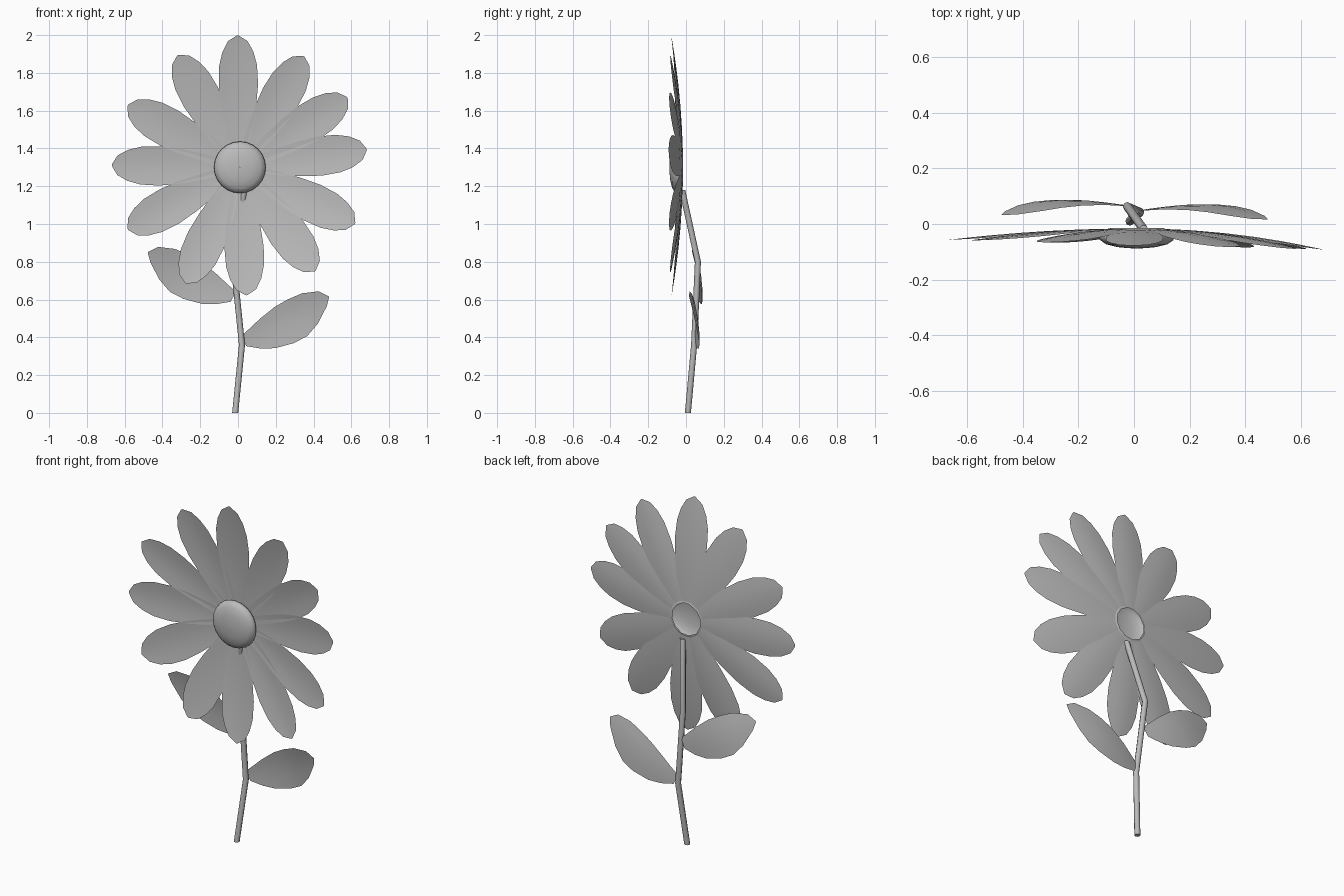
import bpy, math
from math import sin, cos, pi, radians
from mathutils import Vector

cube = bpy.data.objects.get("Cube")
if cube:
    bpy.data.objects.remove(cube)

grey = bpy.data.materials.new("plain_grey")
grey.use_nodes = True
grey.diffuse_color = (0.5, 0.5, 0.5, 1)
grey.node_tree.nodes["Principled BSDF"].inputs["Base Color"].default_value = (0.5, 0.5, 0.5, 1)


def add_mesh(name, verts, faces):
    mesh = bpy.data.meshes.new(name)
    mesh.from_pydata(verts, [], faces)
    mesh.materials.append(grey)
    mesh.shade_smooth()
    obj = bpy.data.objects.new(name, mesh)
    bpy.context.collection.objects.link(obj)
    return obj


def loft(name, rows, closed=False):
    """Skin equal-length rows of points with quads."""
    n = len(rows[0])
    verts = [p for row in rows for p in row]
    faces = []
    for i in range(len(rows) - 1):
        for j in range(n if closed else n - 1):
            k = (j + 1) % n
            faces.append((i * n + j, i * n + k, (i + 1) * n + k, (i + 1) * n + j))
    return add_mesh(name, verts, faces)


def blade(name, origin, angle, profile, depth, flip=1):
    """Thin leaf shape: profile rows are (distance, lower width, upper width)."""
    along = Vector((flip * cos(angle), 0, sin(angle)))
    across = Vector((-flip * sin(angle), 0, cos(angle)))
    rows = []
    for s, low, high in profile:
        row = []
        for w in (-low, -low / 2, 0, high / 2, high):
            p = origin + along * s + across * w
            p.y = depth(s, w, p.z)
            row.append(p)
        rows.append(row[::flip])
    return loft(name, rows)


# Petals, unevenly spread around the head
centre = Vector((0.01, 0, 1.3))
petal_profile = [(0.09, 0.045), (0.2, 0.07), (0.32, 0.092), (0.43, 0.104),
                 (0.53, 0.1), (0.6, 0.082), (0.655, 0.052), (0.685, 0.004)]
petal_angles = [91, 60, 33, 8, -26, -54, -87, -115, -151, 179, 151, 119]
for i, degrees in enumerate(petal_angles):
    a = radians(degrees)
    lean = 0.06 + 0.018 * cos(a)
    size = 1.02 if i == 0 else 0.99
    blade(f"petal_{i + 1}", centre, a,
          [(r * size, w, w) for r, w in petal_profile],
          lambda s, w, z: -0.016 - lean * (s / 0.685) ** 2 - 0.8 * w * w)

# Hollow dome in the middle of the head
dome_profile = [(0.095, -0.015), (0.125, -0.025), (0.137, -0.042), (0.132, -0.058),
                (0.11, -0.073), (0.07, -0.083), (0.03, -0.087), (0.001, -0.088)]
loft("flower_centre",
     [[Vector((0.01 + r * cos(t), y, 1.3 + r * sin(t)))
       for t in (2 * pi * k / 24 for k in range(24))] for r, y in dome_profile], closed=True)

# Leaves, one on each side
leaf_profile = [(0, 0.03, 0.03), (0.06, 0.075, 0.045), (0.13, 0.11, 0.065), (0.23, 0.132, 0.085),
                (0.31, 0.132, 0.088), (0.39, 0.1, 0.082), (0.475, 0.04, 0.05), (0.508, 0.003, 0.003)]
for name, x, z, y0, flip in (("left_leaf", 0.03, 0.38, 0.05, 1),
                             ("right_leaf", -0.025, 0.615, 0.066, -1)):
    blade(name, Vector((x, 0, z)), radians(27.5), leaf_profile,
          lambda s, w, h: y0 - 0.14 * (h - z) + 0.03 * sin(pi * s / 0.508) - 0.6 * w * w, flip)

# Crooked stem with closed ends
path = [(-0.015, 0.01, 0), (0.021, 0.043, 0.36), (-0.024, 0.063, 0.8), (0.035, -0.02, 1.18)]
sides = 8
stem = loft("stem", [[Vector((x + 0.016 * cos(2 * pi * k / sides),
                              y + 0.016 * sin(2 * pi * k / sides), z))
                      for k in range(sides)] for x, y, z in path], closed=True)
caps = [tuple(range(sides))[::-1], tuple(range(3 * sides, 4 * sides))]
verts = [v.co.copy() for v in stem.data.vertices]
faces = [tuple(p.vertices) for p in stem.data.polygons] + caps
bpy.data.objects.remove(stem)
stem = add_mesh("stem", verts, faces)

bpy.ops.object.select_all(action="DESELECT")
stem.select_set(True)
bpy.context.view_layer.objects.active = stem
bpy.ops.object.shade_smooth_by_angle(angle=radians(50))
